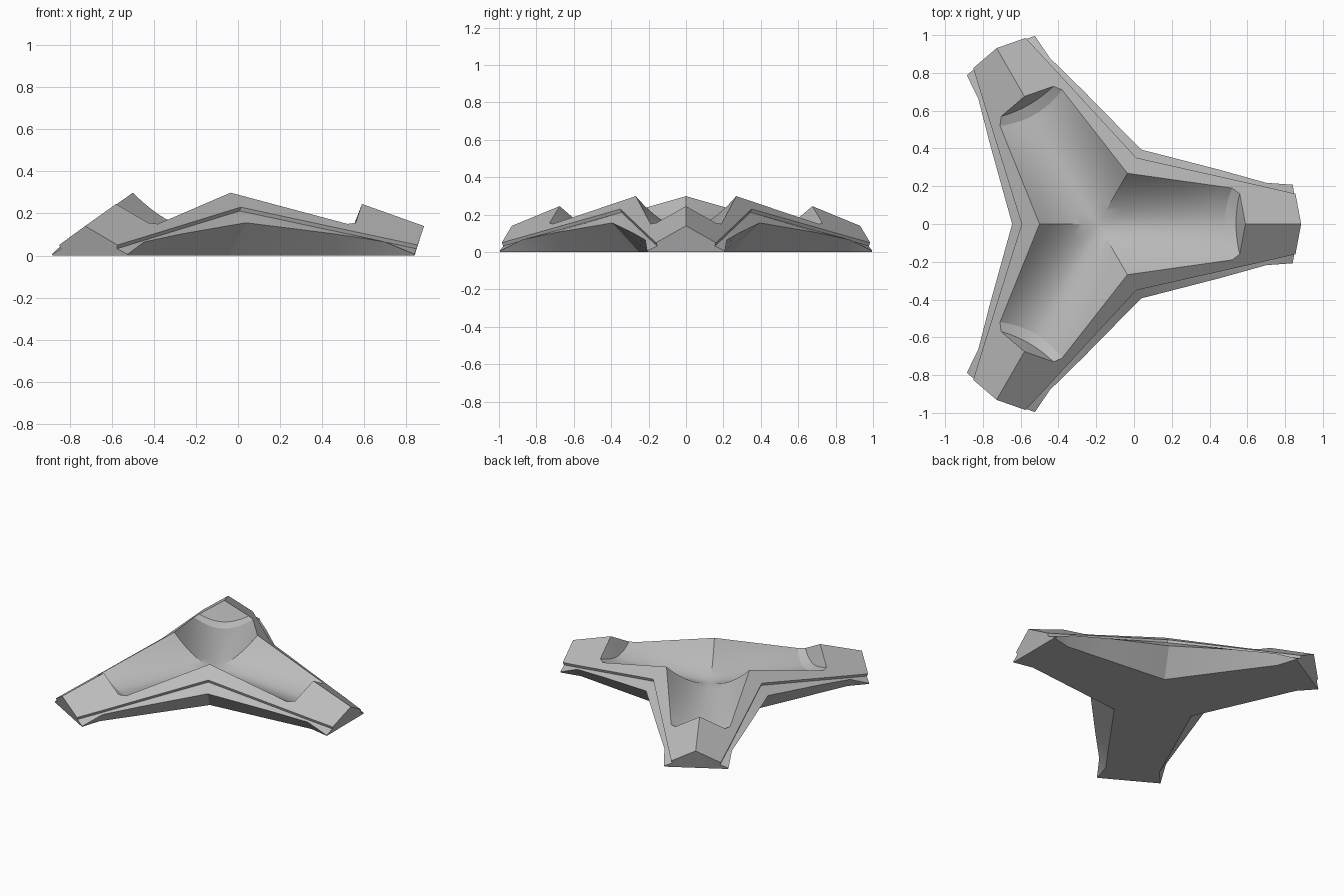
import bpy, bmesh, math
from mathutils import Vector, Matrix

cube = bpy.data.objects.get("Cube")
if cube:
    bpy.data.objects.remove(cube)

grey = bpy.data.materials.new("plain grey")
grey.use_nodes = True
grey.diffuse_color = (0.5, 0.5, 0.5, 1)
grey.node_tree.nodes["Principled BSDF"].inputs["Base Color"].default_value = (0.5, 0.5, 0.5, 1)

HUB_X = -0.19
UP, DOWN, SIDE, OUT = Vector((0, 0, 1)), Vector((0, 0, -1)), Vector((0, 1, 0)), Vector((1, 0, 0))


def roof_point(u, v):
    """Point on the sloping roof plane of half an arm."""
    return Vector((u, v, 0.523 - 0.356 * u - 0.63 * v))


def valley(r, z):
    """Point on the fold between two arms."""
    return Vector((r * 0.5, r * math.sin(math.pi / 3), z))


def part(name, patches):
    """Repeat half-arm patches (points, facing) over three mirrored arms."""
    bm = bmesh.new()
    for k in range(3):
        for mirror in (1, -1):
            m = (Matrix.Translation((HUB_X, 0, 0)) @ Matrix.Rotation(k * math.tau / 3, 4, 'Z')
                 @ Matrix.Diagonal((1, mirror, 1, 1)))
            for points, facing in patches:
                face = bm.faces.new([bm.verts.new(m @ p) for p in points])
                face.normal_update()
                if face.normal.dot(m.to_3x3() @ facing) < 0:
                    face.normal_flip()
    bmesh.ops.remove_doubles(bm, verts=bm.verts, dist=0.0005)
    mesh = bpy.data.meshes.new(name)
    bm.to_mesh(mesh)
    bm.free()
    mesh.materials.append(grey)
    obj = bpy.data.objects.new(name, mesh)
    bpy.context.collection.objects.link(obj)
    bpy.ops.object.select_all(action='DESELECT')
    obj.select_set(True)
    bpy.context.view_layer.objects.active = obj
    bpy.ops.object.shade_smooth_by_angle(angle=math.radians(28))


def loft(rows, facing):
    """Quads between neighbouring rows of points."""
    return [([a[i], a[i + 1], b[i + 1], b[i]], facing)
            for a, b in zip(rows, rows[1:]) for i in range(len(a) - 1)]


# Scooped channel along each arm
T = [i / 12 for i in range(13)]
inner_valley = valley(0.31, 0.299)
inner_end = roof_point(0.71, 0.19)


def channel_row(s):
    edge = inner_valley.lerp(inner_end, s)
    floor = Vector((0.67 * s, 0, 0.125 - 0.03 * s))
    row = []
    for t in T:
        p = floor.lerp(edge, t)
        p.x = floor.x + (edge.x - floor.x) * (t + s * (t * t - t))
        p.z = floor.z + (edge.z - floor.z) * t ** 1.8
        row.append(p)
    return row


part("arm_channel", loft([channel_row(i / 8) for i in range(9)], UP))

# Fillet ring and end wall closing the channel
wall_corner = roof_point(0.75, 0.16)
wall_ridge = roof_point(0.78, 0)
wall_foot = [Vector((0.73 + 0.02 * t * t, 0.16 * t, 0.115 + (wall_corner.z - 0.115) * t ** 1.8)) for t in T]
wall_top = [wall_ridge.lerp(wall_corner, t) for t in T]
part("channel_end_ring", loft([channel_row(1), wall_foot], UP))
part("channel_end_wall", [(p, -OUT) for p, _ in loft([wall_foot, wall_top], UP)])

# Folded roof plates
tip_ridge = roof_point(1.075, 0)
roof_edge = [valley(0.405, 0.23), roof_point(0.65, 0.25), roof_point(0.89, 0.196), roof_point(1.045, 0.16)]
part("roof", [([inner_valley, inner_end, wall_corner, wall_ridge, tip_ridge] + roof_edge[::-1], UP)])

# Undercut lip, ledge and hull side
lip_edge = [p + Vector((0, -0.006, -0.018)) for p in roof_edge]
lip_edge[0] = valley(0.398, 0.212)
lip_edge[3].x -= 0.006
ledge_edge = [valley(0.455, 0.156), Vector((0.65, 0.285, 0.103)),
              Vector((0.89, 0.218, 0.065)), Vector((1.03, 0.208, 0.006))]
base_edge = [valley(0.29, 0), Vector((0.65, 0.2, 0)), Vector((0.89, 0.175, 0)), Vector((1.03, 0.205, 0))]
part("roof_lip", loft([roof_edge, lip_edge], SIDE))
part("ledge", loft([lip_edge, ledge_edge], SIDE))
part("hull_side", loft([ledge_edge, base_edge], SIDE))

# Arm tips and flat base
base_tip = Vector((1.03, 0, 0))
part("arm_tip", [([tip_ridge, roof_edge[3], lip_edge[3], ledge_edge[3], base_edge[3], base_tip], OUT)])
part("base", [([Vector((0, 0, 0))] + base_edge + [base_tip], DOWN)])
